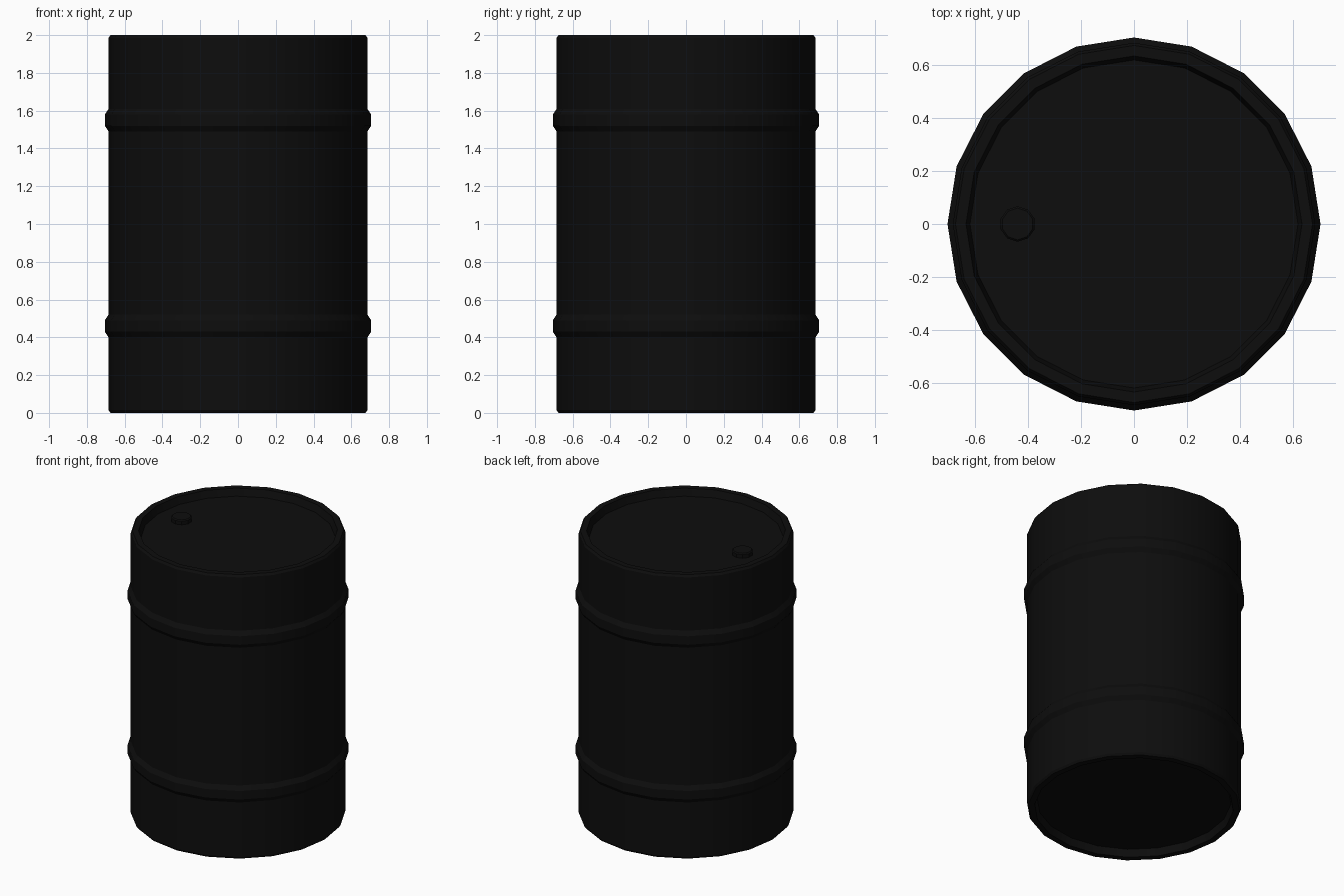
import bpy, math

if "Cube" in bpy.data.objects:
    bpy.data.objects.remove(bpy.data.objects["Cube"])

SIDES = 20
paint = bpy.data.materials.new("black_paint")
paint.diffuse_color = (0.004, 0.004, 0.004, 1)
paint.use_nodes = True
paint.node_tree.nodes["Principled BSDF"].inputs["Base Color"].default_value = paint.diffuse_color


def lathe(name, profile, sides, centre=(0, 0), phase=0.0):
    """Spin an (r, z) profile around z; both ends are closed with an n-gon."""
    verts, faces = [], []
    for r, z in profile:
        for i in range(sides):
            a = phase + 2 * math.pi * i / sides
            verts.append((centre[0] + r * math.cos(a), centre[1] + r * math.sin(a), z))
    for k in range(len(profile) - 1):
        for i in range(sides):
            j = (i + 1) % sides
            faces.append((k * sides + i, k * sides + j,
                          (k + 1) * sides + j, (k + 1) * sides + i))
    last = (len(profile) - 1) * sides
    faces.append(tuple(reversed(range(sides))))
    faces.append(tuple(range(last, last + sides)))
    mesh = bpy.data.meshes.new(name)
    mesh.from_pydata(verts, [], faces)
    mesh.materials.append(paint)
    obj = bpy.data.objects.new(name, mesh)
    bpy.context.collection.objects.link(obj)
    bpy.ops.object.select_all(action='DESELECT')
    obj.select_set(True)
    bpy.context.view_layer.objects.active = obj
    bpy.ops.object.shade_smooth_by_angle(angle=math.radians(30))
    return obj


def rib(z):
    """Raised hoop profile centred on height z."""
    return [(0.685, z - 0.06), (0.705, z - 0.03), (0.705, z + 0.03), (0.685, z + 0.06)]


# Drum shell: recessed base, lower rim, two hoops, upper rim, recessed lid
lower = [(0.62, 0.05), (0.635, 0.0), (0.675, 0.0), (0.685, 0.015)]
upper = [(r, 2 - z) for r, z in reversed(lower)]
lathe("drum_body", lower + rib(0.46) + rib(1.55) + upper, SIDES)

# Filler cap on the lid
lathe("filler_cap", [(0.067, 1.945), (0.067, 1.975), (0.06, 1.982)], 10,
      centre=(-0.44, 0), phase=math.pi / 2)
